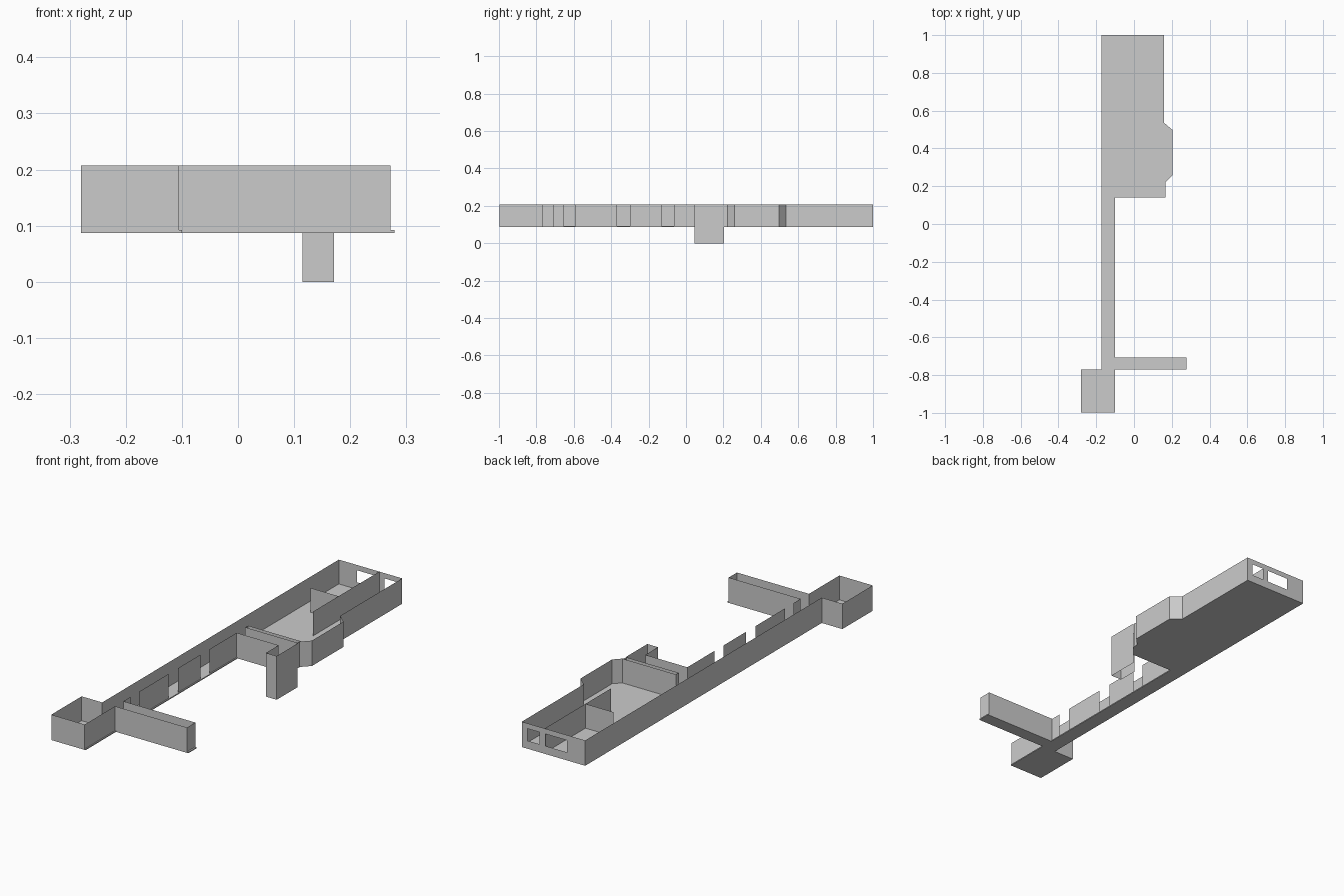
import bpy, bmesh

if "Cube" in bpy.data.objects:
    bpy.data.objects.remove(bpy.data.objects["Cube"])

Z0, ZF, Z1 = 0.087, 0.092, 0.207   # floor underside, floor top, wall top


def make_object(name, bm):
    mesh = bpy.data.meshes.new(name)
    bm.to_mesh(mesh)
    bm.free()
    obj = bpy.data.objects.new(name, mesh)
    bpy.context.collection.objects.link(obj)
    return obj


def slab(name, outline, z0, z1):
    """Extrude a closed plan outline into a thin slab."""
    bm = bmesh.new()
    face = bm.faces.new([bm.verts.new((x, y, z0)) for x, y in outline])
    top = bmesh.ops.extrude_face_region(bm, geom=[face])["geom"]
    bmesh.ops.translate(bm, vec=(0, 0, z1 - z0),
                        verts=[v for v in top if isinstance(v, bmesh.types.BMVert)])
    bmesh.ops.recalc_face_normals(bm, faces=bm.faces)
    return make_object(name, bm)


def walls(name, *paths, z0=Z0, z1=Z1):
    """Raise sheet walls along plan paths."""
    bm = bmesh.new()
    for path in paths:
        low = [bm.verts.new((x, y, z0)) for x, y in path]
        high = [bm.verts.new((x, y, z1)) for x, y in path]
        for i in range(len(path) - 1):
            bm.faces.new((low[i], low[i + 1], high[i + 1], high[i]))
    return make_object(name, bm)


# Floor, with its small lip beyond the right-hand walls
slab("floor", [
    (-0.172, 1), (0.16, 1), (0.16, 0.535), (0.205, 0.497), (0.205, 0.26),
    (0.168, 0.222), (0.168, 0.14), (-0.1, 0.14), (-0.1, -0.708),
    (0.279, -0.708), (0.279, -0.77), (-0.1, -0.77), (-0.1, -0.997),
    (-0.28, -0.997), (-0.28, -0.77), (-0.172, -0.77)], Z0, ZF)

# Long outer wall running around the end room
walls("long_outer_wall", [(-0.172, 1), (-0.172, -0.77), (-0.28, -0.77),
                          (-0.28, -0.997), (-0.105, -0.997), (-0.105, -0.77)])

# Corridor wall with three door gaps
stops = [(-0.708, -0.655), (-0.59, -0.37), (-0.30, -0.13), (-0.065, 0.14)]
walls("corridor_wall", *[[(-0.105, a), (-0.105, b)] for a, b in stops])

# Side passage
walls("side_passage", [(-0.105, -0.77), (0.272, -0.77),
                       (0.272, -0.708), (-0.105, -0.708)])

# Main room side with the angled bay
walls("main_room_side", [(0.16, 1), (0.16, 0.535), (0.205, 0.497),
                         (0.205, 0.26), (0.168, 0.222), (0.168, 0.2)])

# Hollow divider between main room and landing
walls("divider", [(0.168, 0.207), (-0.107, 0.207), (-0.107, 0.228), (0.172, 0.228)])

# Inner partitions
walls("partitions", [(0.04, 1), (0.04, 0.505)], [(-0.107, 0.695), (0.04, 0.695)])

# Landing front wall and the open shaft going down
walls("landing_wall", [(-0.105, 0.14), (0.115, 0.14)])
walls("shaft", [(0.115, 0.14), (0.115, 0.045), (0.171, 0.045), (0.171, 0.202)], z0=0)

# Back wall as a grid of panels, leaving two windows
xs = [-0.172, -0.076, 0.037, 0.067, 0.13, 0.16]
zs = [Z0, 0.125, 0.182, Z1]
bm = bmesh.new()
grid = [[bm.verts.new((x, 1, z)) for z in zs] for x in xs]
for i in range(5):
    for j in range(3):
        if j == 1 and i in (1, 3):
            continue
        bm.faces.new((grid[i][j], grid[i][j + 1], grid[i + 1][j + 1], grid[i + 1][j]))
bmesh.ops.dissolve_limit(bm, angle_limit=0.01, verts=bm.verts, edges=bm.edges)
make_object("back_wall", bm)
